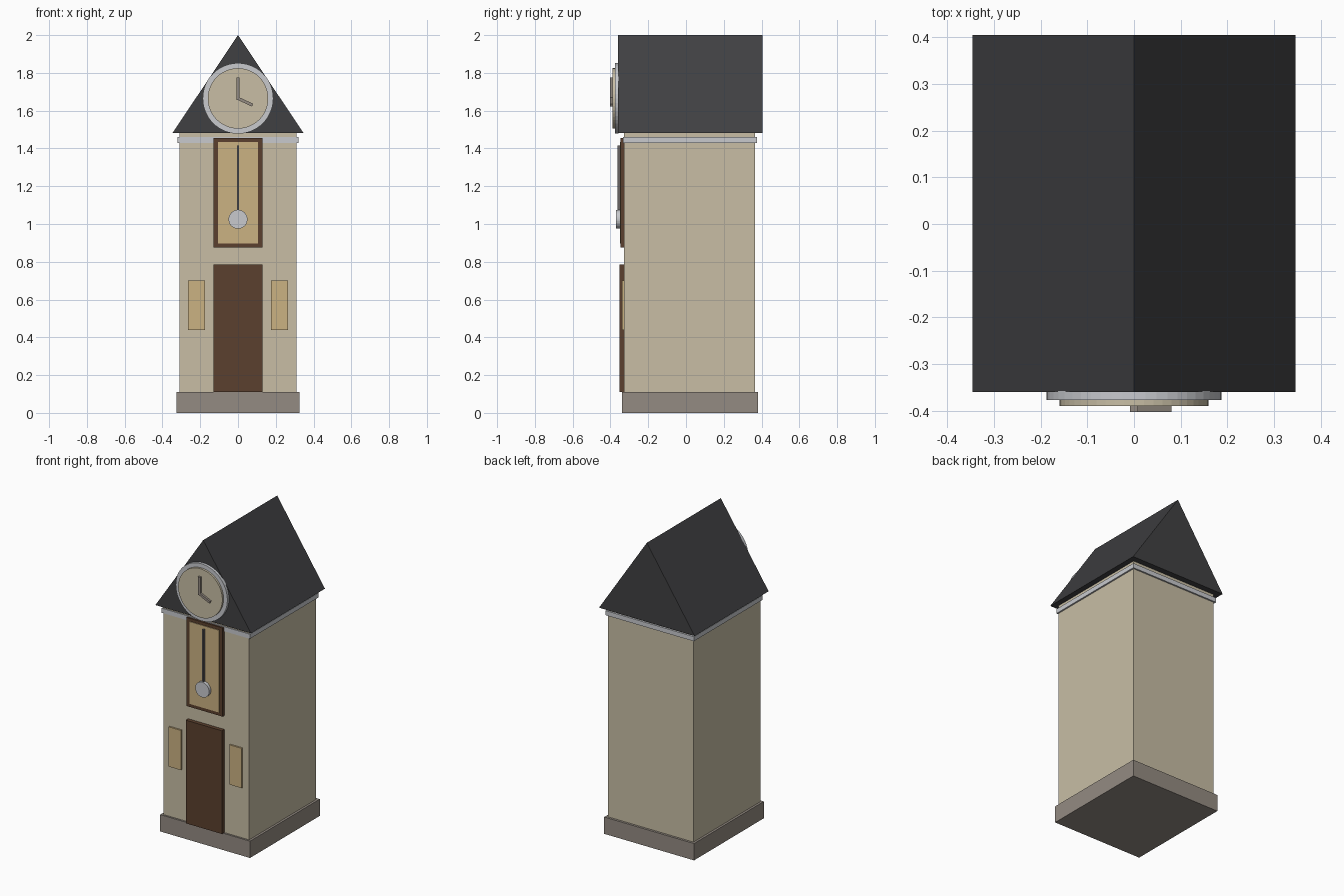
import bpy, bmesh, math
from mathutils import Matrix

if "Cube" in bpy.data.objects:
    bpy.data.objects.remove(bpy.data.objects["Cube"])


def material(name, rgb):
    # sRGB 0-255 to linear
    lin = [((c / 255 + 0.055) / 1.055) ** 2.4 for c in rgb]
    m = bpy.data.materials.new(name)
    m.diffuse_color = (*lin, 1)
    m.use_nodes = True
    m.node_tree.nodes["Principled BSDF"].inputs["Base Color"].default_value = m.diffuse_color
    return m


STONE = material("cream_wall", (200, 190, 165))
BASE = material("grey_stone", (148, 139, 130))
ROOF = material("dark_slate", (64, 64, 66))
WOOD = material("brown_wood", (91, 64, 46))
GLASS = material("amber_glass", (203, 178, 130))
SILVER = material("silver", (200, 202, 206))
ROD = material("dark_metal", (104, 100, 100))


def add(name, bm, mat):
    bmesh.ops.recalc_face_normals(bm, faces=bm.faces)
    me = bpy.data.meshes.new(name)
    bm.to_mesh(me)
    bm.free()
    me.materials.append(mat)
    ob = bpy.data.objects.new(name, me)
    bpy.context.collection.objects.link(ob)
    return ob


def box(name, x, y, z, mat):
    bm = bmesh.new()
    size = Matrix.Diagonal((x[1] - x[0], y[1] - y[0], z[1] - z[0], 1))
    mid = Matrix.Translation([sum(r) / 2 for r in (x, y, z)])
    bmesh.ops.create_cube(bm, size=1, matrix=mid @ size)
    return add(name, bm, mat)


def disc(name, z, r, y, mat, n=48):
    bm = bmesh.new()
    m = Matrix.Translation((0, sum(y) / 2, z)) @ Matrix.Rotation(math.pi / 2, 4, 'X')
    bmesh.ops.create_cone(bm, cap_ends=True, segments=n, radius1=r, radius2=r,
                          depth=y[1] - y[0], matrix=m)
    return add(name, bm, mat)


def extrude(name, profile, y0, y1, mat):
    # xz profile pushed along y
    bm = bmesh.new()
    f = bm.faces.new([bm.verts.new((x, y0, z)) for x, z in profile])
    g = bmesh.ops.extrude_face_region(bm, geom=[f])["geom"]
    bmesh.ops.translate(bm, vec=(0, y1 - y0, 0),
                        verts=[v for v in g if isinstance(v, bmesh.types.BMVert)])
    return add(name, bm, mat)


# tower body
box("plinth", (-.325, .325), (-.34, .381), (0, .11), BASE)
box("tower_wall", (-.31, .31), (-.328, .366), (.11, 1.483), STONE)
box("cornice", (-.32, .32), (-.334, .376), (1.43, 1.46), SILVER)
extrude("gable_roof", [(-.346, 1.483), (.346, 1.483), (0, 2)], -.36, .405, ROOF)

# clock
CZ = 1.665
disc("clock_rim", CZ, .187, (-.377, -.358), SILVER)
disc("clock_face", CZ, .16, (-.39, -.376), STONE)
box("minute_hand", (-.009, .009), (-.403, -.389), (CZ - .009, 1.775), BASE)
hour = box("hour_hand", (-.006, .085), (-.403, -.389), (-.008, .008), BASE)
hour.data.transform(Matrix.Translation((0, 0, CZ)) @ Matrix.Rotation(math.radians(25), 4, 'Y'))

# pendulum window
box("pendulum_frame", (-.131, .131), (-.346, -.32), (.875, 1.455), WOOD)
box("pendulum_panel", (-.107, .107), (-.35, -.345), (.897, 1.435), GLASS)
box("pendulum_rod", (-.006, .006), (-.363, -.349), (1.05, 1.415), ROD)
disc("pendulum_bob", 1.025, .05, (-.37, -.349), SILVER, 32)

# door and side windows
box("door", (-.131, .131), (-.353, -.32), (.11, .785), WOOD)
for side, name in ((-1, "left_window"), (1, "right_window")):
    box(name, (side * .22 - .044, side * .22 + .044), (-.339, -.32), (.44, .70), GLASS)
